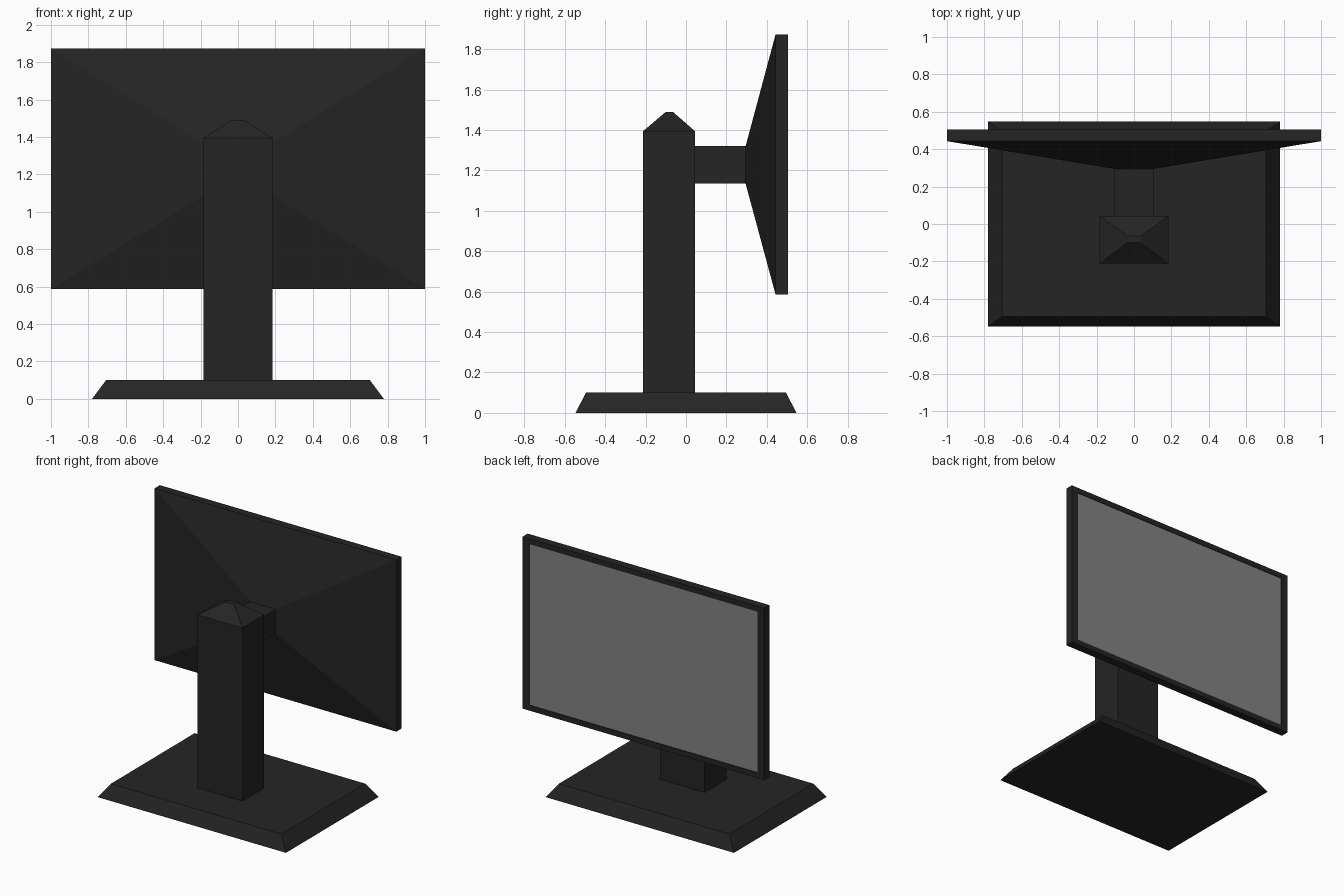
import bpy
import bmesh

cube = bpy.data.objects.get("Cube")
if cube:
    bpy.data.objects.remove(cube, do_unlink=True)


def make_material(name, rgb):
    mat = bpy.data.materials.new(name)
    mat.use_nodes = True
    mat.diffuse_color = (*rgb, 1)
    mat.node_tree.nodes["Principled BSDF"].inputs["Base Color"].default_value = (*rgb, 1)
    return mat


black = make_material("black plastic", (0.018, 0.018, 0.018))
grey = make_material("screen grey", (0.225, 0.225, 0.225))


def loft(name, axis, rings, end_material=None):
    """Join rectangles (position, half width in x, low, high) stacked along y or z."""
    bm = bmesh.new()
    loops = []
    for pos, half, low, high in rings:
        corners = [(-half, low), (half, low), (half, high), (-half, high)]
        loops.append([bm.verts.new((x, v, pos) if axis == "z" else (x, pos, v))
                      for x, v in corners])
    bm.faces.new(loops[0])
    for a, b in zip(loops, loops[1:]):
        for i in range(4):
            j = (i + 1) % 4
            bm.faces.new((a[i], a[j], b[j], b[i]))
    end = bm.faces.new(loops[-1])
    bmesh.ops.recalc_face_normals(bm, faces=bm.faces[:])
    mesh = bpy.data.meshes.new(name)
    mesh.materials.append(black)
    if end_material:
        mesh.materials.append(end_material)
        end.material_index = 1
    bm.to_mesh(mesh)
    bm.free()
    obj = bpy.data.objects.new(name, mesh)
    bpy.context.collection.objects.link(obj)
    return obj


# Foot plate with sloping edges
loft("base", "z", [(0, 0.78, -0.547, 0.547), (0.1, 0.705, -0.495, 0.495)])

# Upright post with a blunt pyramid top
loft("stand_column", "z", [(0.1, 0.185, -0.212, 0.044),
                           (1.395, 0.185, -0.212, 0.044),
                           (1.49, 0.035, -0.1, -0.065)])

# Arm between post and display
loft("mounting_arm", "y", [(0.044, 0.105, 1.135, 1.32), (0.295, 0.105, 1.135, 1.32)])

# Tapered housing, rim, bezel and slightly recessed screen
bottom, top = 0.587, 1.872
bezel_x, bezel_z = 0.055, 0.04
screen = (1 - bezel_x, bottom + bezel_z, top - bezel_z)
loft("display", "y", [(0.295, 0.105, 1.135, 1.32),
                      (0.443, 1, bottom, top),
                      (0.505, 1, bottom, top),
                      (0.505, *screen),
                      (0.5, *screen)], grey)
